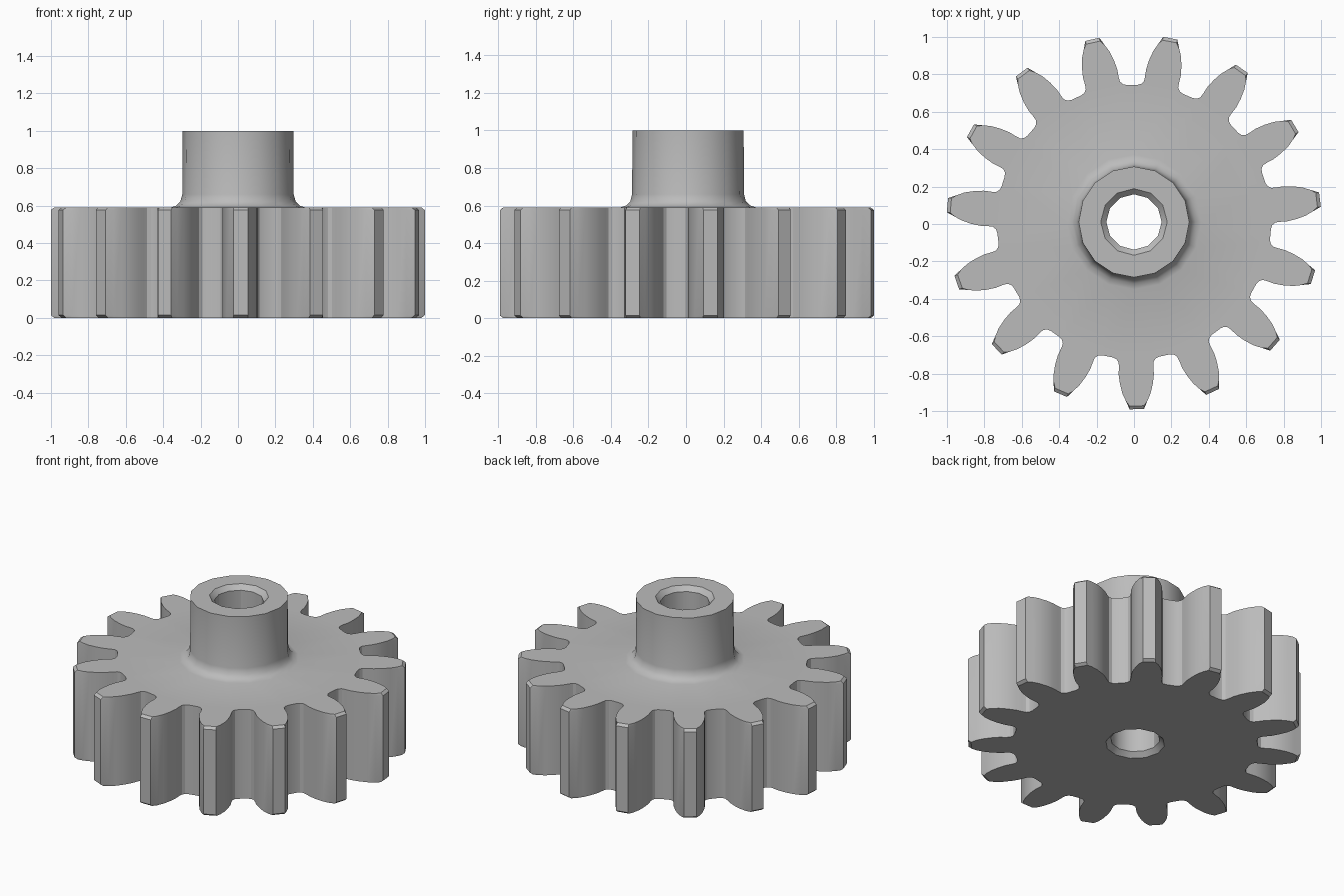
import bpy, bmesh
from math import cos, sin, radians, pi

cube = bpy.data.objects.get("Cube")
if cube:
    bpy.data.objects.remove(cube, do_unlink=True)

TEETH, TURN, CENTRE_Y = 15, 0.85, 0.011
HEIGHT, TOP, CHAMFER_R = 0.59, 1.0, 0.984

# Half tooth: (degrees from tooth centre, radius), tip to root
FLANK = [(2.2, 1.002), (3.4, 0.96), (4.7, 0.92), (5.8, 0.87), (6.6, 0.82),
         (6.8, 0.78), (7.1, 0.755), (8.2, 0.739), (9.8, 0.733)]

steel = bpy.data.materials.new("grey_steel")
steel.use_nodes = True
grey = (0.5, 0.5, 0.5, 1)
steel.diffuse_color = grey
steel.node_tree.nodes["Principled BSDF"].inputs["Base Color"].default_value = grey

bm = bmesh.new()


def loop(polar, z):
    """Closed ring of vertices from (degrees, radius) pairs."""
    return [bm.verts.new((r * cos(radians(a)), r * sin(radians(a)) + CENTRE_Y, z))
            for a, r in polar]


def ring(sides, radius, z):
    return loop([(360 * i / sides, radius) for i in range(sides)], z)


def skin(loops):
    """Quads between successive rings of equal size."""
    for a, b in zip(loops, loops[1:]):
        n = len(a)
        for i in range(n):
            j = (i + 1) % n
            bm.faces.new((a[i], a[j], b[j], b[i]))


def flat_cap(outer, inner):
    """Flat face with a hole."""
    edges = []
    for ring_verts in (outer, inner):
        for a, b in zip(ring_verts, ring_verts[1:] + ring_verts[:1]):
            edges.append(bm.edges.get((a, b)) or bm.edges.new((a, b)))
    bmesh.ops.triangle_fill(bm, edges=edges, use_beauty=True, use_dissolve=False)


# Toothed rim with chamfered tips
outline = []
for t in range(TEETH):
    mid = -90 + TURN + t * 360 / TEETH
    outline += [(mid - a, r) for a, r in reversed(FLANK)]
    outline += [(mid + a, r) for a, r in FLANK]
trimmed = [(a, min(r, CHAMFER_R)) for a, r in outline]
rim = [loop(trimmed, 0), loop(outline, 0.014),
       loop(outline, HEIGHT - 0.014), loop(trimmed, HEIGHT)]
skin(rim)

# Hub with a fillet at its foot
hub = [ring(16, r, z) for r, z in
       [(0.36, HEIGHT), (0.33, 0.6), (0.308, 0.622), (0.298, 0.66), (0.296, TOP)]]
skin(hub)

# Bore, countersunk at both ends
bore = [ring(12, r, z) for r, z in
        [(0.178, 0), (0.148, 0.03), (0.148, TOP - 0.03), (0.178, TOP)]]
skin(bore)

flat_cap(rim[0], bore[0])
flat_cap(rim[-1], hub[0])
flat_cap(hub[-1], bore[-1])

bmesh.ops.recalc_face_normals(bm, faces=bm.faces)
mesh = bpy.data.meshes.new("gear_wheel")
bm.to_mesh(mesh)
bm.free()
mesh.materials.append(steel)
gear = bpy.data.objects.new("gear_wheel", mesh)
bpy.context.collection.objects.link(gear)

bpy.ops.object.select_all(action="DESELECT")
gear.select_set(True)
bpy.context.view_layer.objects.active = gear
bpy.ops.object.shade_smooth_by_angle(angle=pi / 6)
